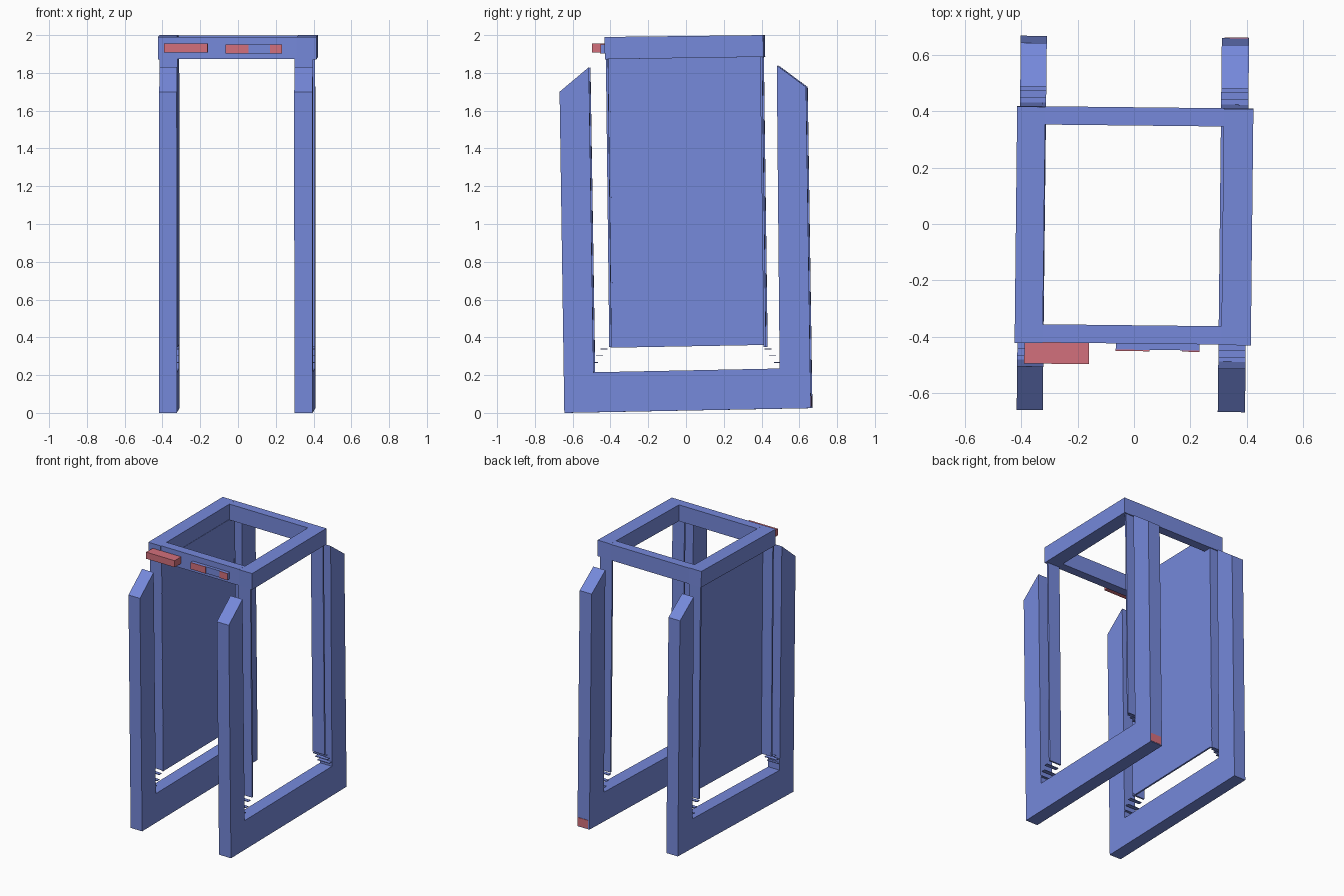
import bpy
import bmesh
from mathutils import Matrix

old = bpy.data.objects.get("Cube")
if old:
    bpy.data.objects.remove(old, do_unlink=True)


def make_material(name, colour):
    mat = bpy.data.materials.new(name)
    mat.use_nodes = True
    mat.diffuse_color = colour
    mat.node_tree.nodes["Principled BSDF"].inputs["Base Color"].default_value = colour
    return mat


blue = make_material("periwinkle blue", (0.18, 0.25, 0.71, 1))
red = make_material("dusty red", (0.65, 0.16, 0.2, 1))
YAW = Matrix.Rotation(-0.011, 4, "Z")    # the whole stand is turned very slightly


def finish(bm, name, mat):
    bmesh.ops.transform(bm, matrix=YAW, verts=bm.verts)
    bmesh.ops.recalc_face_normals(bm, faces=bm.faces)
    mesh = bpy.data.meshes.new(name)
    bm.to_mesh(mesh)
    bm.free()
    mesh.materials.append(mat)
    obj = bpy.data.objects.new(name, mesh)
    bpy.context.collection.objects.link(obj)
    return obj


def prism(name, profile, x0, x1, mat=blue):
    """Extrude a y-z outline from x0 to x1."""
    bm = bmesh.new()
    face = bm.faces.new([bm.verts.new((x0, y, z)) for y, z in profile])
    out = bmesh.ops.extrude_face_region(bm, geom=[face])
    moved = [v for v in out["geom"] if isinstance(v, bmesh.types.BMVert)]
    bmesh.ops.translate(bm, verts=moved, vec=(x1 - x0, 0, 0))
    return finish(bm, name, mat)


def box(name, x, y, z, mat=blue):
    return prism(name, [(y[0], z[0]), (y[1], z[0]), (y[1], z[1]), (y[0], z[1])], *x, mat)


# U-shaped side frames with sloping post tops, leaning slightly
u_outline = [(-0.64, 0.0), (0.665, 0.025), (0.64, 1.725), (0.485, 1.84),
             (0.5, 0.235), (-0.485, 0.215), (-0.51, 1.83), (-0.665, 1.70)]

for side, x0, x1 in (("right", -0.41, -0.317), ("left", 0.305, 0.402)):
    prism(side + "_u_frame", u_outline, x0, x1)
    # Thin inner uprights joining the top frame
    for end, low, high in (("front", -0.402, -0.42), ("back", 0.428, 0.408)):
        t = 0.012 if end == "front" else -0.012
        prism(f"{side}_{end}_upright",
              [(low, 0.35), (low + t, 0.35), (high + t, 1.89), (high, 1.89)], x0, x1)
        # Small stepped ledges down to the frame corner
        s = -1 if end == "front" else 1
        for i in range(3):
            y = sorted((s * (0.42 + i * 0.025), s * (0.447 + i * 0.025)))
            z = 0.34 - i * 0.035
            box(f"{side}_{end}_step_{i + 1}", (x0, x1), y, (z - 0.005, z))

# Closed panel on the right side only
prism("right_panel", [(-0.402, 0.345), (0.428, 0.36), (0.408, 1.89), (-0.42, 1.88)],
      -0.33, -0.318)

# Square open top frame
for name, x in (("right", (-0.42, -0.32)), ("left", (0.315, 0.42))):
    prism("top_rail_" + name,
          [(-0.425, 1.872), (0.415, 1.885), (0.413, 2.0), (-0.427, 1.99)], *x)
box("top_rail_front", (-0.32, 0.315), (-0.425, -0.36), (1.873, 1.991))
box("top_rail_back", (-0.32, 0.315), (0.35, 0.415), (1.884, 1.999))

# Front handle block and label strip with red end sections
box("front_block", (-0.385, -0.155), (-0.50, -0.42), (1.907, 1.955), red)
box("front_strip", (-0.06, 0.237), (-0.447, -0.42), (1.902, 1.95))
for i, x in enumerate(((-0.06, 0.06), (0.175, 0.237))):
    box(f"strip_red_plate_{i + 1}", x, (-0.452, -0.447), (1.902, 1.95), red)

# Red marker low on the back of the left frame
box("back_marker", (0.315, 0.40), (0.66, 0.667), (0.03, 0.09), red)
